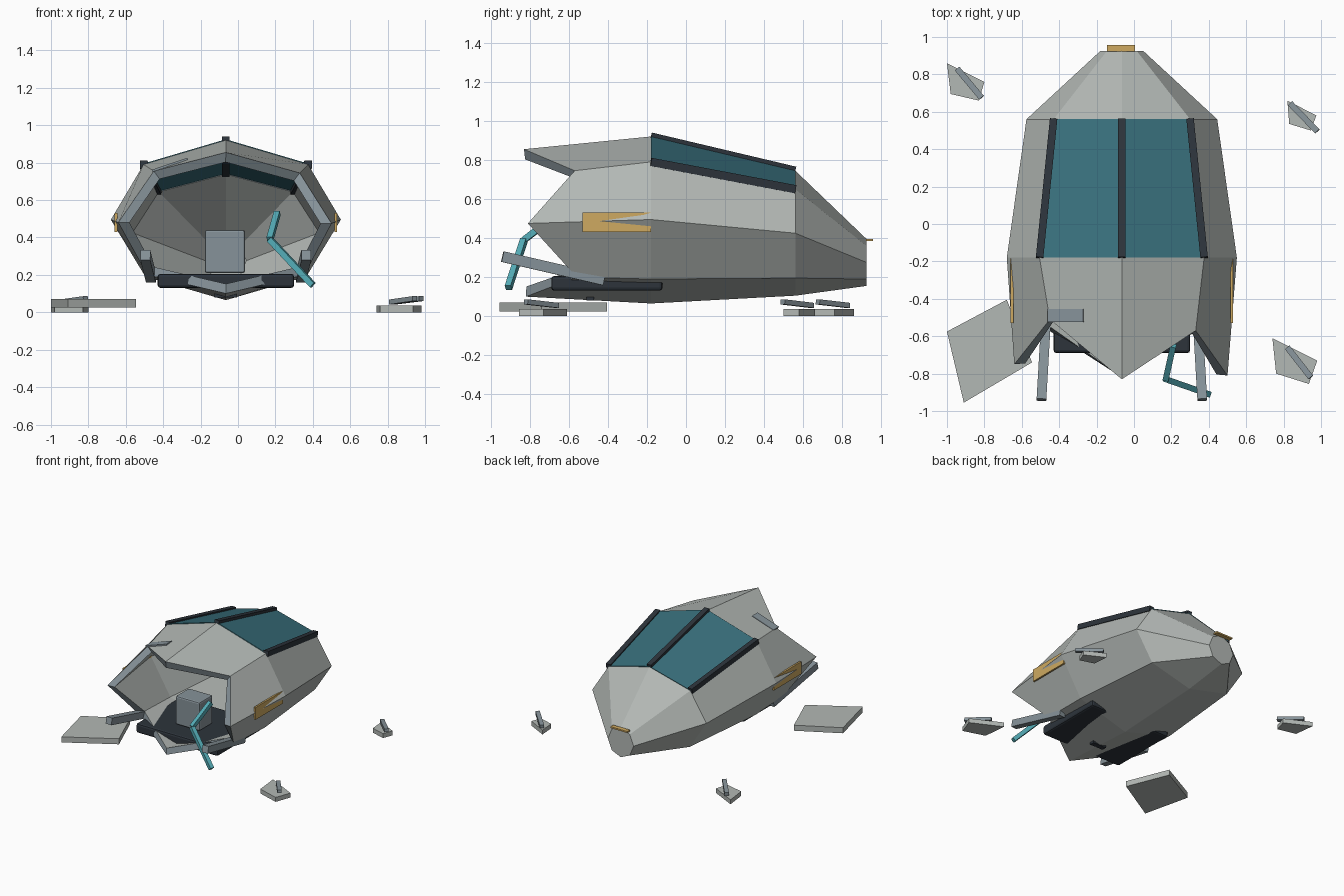
import bpy
import bmesh
from mathutils import Vector, Matrix

cube = bpy.data.objects.get("Cube")
if cube:
    bpy.data.objects.remove(cube, do_unlink=True)

CX = -0.065  # centre line of the hull


def material(name, r, g, b):
    m = bpy.data.materials.new(name)
    m.use_nodes = True
    m.diffuse_color = (r, g, b, 1)
    m.node_tree.nodes["Principled BSDF"].inputs["Base Color"].default_value = (r, g, b, 1)
    return m


HULL = material("hull grey", 0.45, 0.48, 0.46)
STEEL = material("blue steel", 0.24, 0.29, 0.32)
DARK = material("dark frame", 0.026, 0.034, 0.044)
GLASS = material("teal glass", 0.04, 0.16, 0.20)
TEAL = material("bright teal", 0.09, 0.42, 0.48)
GOLD = material("gold", 0.62, 0.40, 0.12)


def finish(name, bm, *mats):
    bmesh.ops.recalc_face_normals(bm, faces=bm.faces)
    me = bpy.data.meshes.new(name)
    bm.to_mesh(me)
    bm.free()
    ob = bpy.data.objects.new(name, me)
    for m in mats:
        me.materials.append(m)
    bpy.context.collection.objects.link(ob)
    return ob


def box(name, centre, size, mat, bevel=0.0, rot=None):
    bm = bmesh.new()
    bmesh.ops.create_cube(bm, size=1)
    bmesh.ops.scale(bm, vec=size, verts=bm.verts)
    if bevel:
        bmesh.ops.bevel(bm, geom=bm.edges[:], offset=bevel, segments=2,
                        affect='EDGES', profile=0.5)
    if rot:
        bmesh.ops.rotate(bm, matrix=rot.to_matrix(), verts=bm.verts)
    bmesh.ops.translate(bm, vec=centre, verts=bm.verts)
    return finish(name, bm, mat)


def beam(name, a, b, width, height, mat):
    a, b = Vector(a), Vector(b)
    d = b - a
    y = d.normalized()
    x = y.cross(Vector((0, 0, 1))).normalized()
    rot = Matrix((x, y, x.cross(y))).transposed().to_quaternion()
    return box(name, (a + b) / 2, (width, d.length, height), mat, rot=rot)


def slab(name, outline, z0, z1, mat):
    bm = bmesh.new()
    face = bm.faces.new([bm.verts.new((x, y, z0)) for x, y in outline])
    ext = bmesh.ops.extrude_face_region(bm, geom=[face])["geom"]
    bmesh.ops.translate(bm, vec=(0, 0, z1 - z0),
                        verts=[v for v in ext if isinstance(v, bmesh.types.BMVert)])
    return finish(name, bm, mat)


# Hull: eight-sided rings, top, shoulder, side, lower, bottom
def ring(y, half):
    pts = [(x, y, z) for x, z in half]
    return pts + [(-x, y, z) for x, y, z in pts[3:0:-1]]


torn = [(0, -0.83, 0.855), (0.395, -0.57, 0.745), (0.565, -0.81, 0.475), (0.42, -0.56, 0.20),
        (0, -0.82, 0.10), (-0.42, -0.55, 0.20), (-0.575, -0.75, 0.48), (-0.385, -0.51, 0.755)]
middle = ring(-0.18, [(0, 0.92), (0.44, 0.79), (0.615, 0.495), (0.43, 0.19), (0, 0.065)])
rear = ring(0.56, [(0, 0.745), (0.365, 0.65), (0.51, 0.425), (0.36, 0.195), (0, 0.105)])
nose = ring(0.925, [(0, 0.395), (0.08, 0.36), (0.115, 0.275), (0.08, 0.19), (0, 0.155)])
rings = [torn, middle, rear, nose]


def at(p):
    return Vector((p[0] + CX, p[1], p[2]))


bm = bmesh.new()
rows = [[bm.verts.new(at(p)) for p in r] for r in rings]
for k in range(3):
    for i in range(8):
        if k == 1 and i in (0, 7):
            continue  # window openings
        j = (i + 1) % 8
        bm.faces.new((rows[k][i], rows[k][j], rows[k + 1][j], rows[k + 1][i]))
bm.faces.new(rows[3])
hull = finish("hull", bm, HULL, STEEL)
# The wall is thick at the torn edge and thin toward the nose
group = hull.vertex_groups.new(name="wall")
for k, weight in enumerate((1.0, 0.5, 0.2, 0.2)):
    group.add(list(range(8 * k, 8 * k + 8)), weight, 'REPLACE')
wall = hull.modifiers.new("wall", 'SOLIDIFY')
wall.thickness = 0.05
wall.offset = -1
wall.use_even_offset = True
wall.vertex_group = "wall"
wall.material_offset_rim = 1

# Roof windows and their frame rails
bm = bmesh.new()
front, back = [[bm.verts.new(at(r[i])) for i in (7, 0, 1)] for r in (middle, rear)]
for i in range(2):
    bm.faces.new((front[i], front[i + 1], back[i + 1], back[i]))
glass = finish("roof_windows", bm, GLASS)
pane = glass.modifiers.new("pane", 'SOLIDIFY')
pane.thickness = 0.01
pane.offset = 0
for i, side in ((0, "centre"), (1, "left"), (7, "right")):
    beam(side + "_window_rail", at(middle[i]), at(rear[i]), 0.04, 0.042, DARK)

# Cabin floor, seat block and floor post
box("cabin_floor", (CX, -0.405, 0.168), (0.73, 0.57, 0.075), DARK, 0.015)
box("seat_block", (CX - 0.005, -0.46, 0.325), (0.215, 0.17, 0.23), STEEL, 0.012)
box("floor_post", (CX, -0.49, 0.11), (0.12, 0.04, 0.06), DARK)

# Struts and side trim on both sides
for s, side in ((1, "left"), (-1, "right")):
    beam(side + "_strut", (CX + s * 0.43, -0.94, 0.305), (CX + s * 0.40, -0.42, 0.185),
         0.052, 0.055, STEEL)
    box(side + "_trim", (CX + s * 0.587, -0.355, 0.48), (0.014, 0.35, 0.10), GOLD)
box("nose_trim", (CX - 0.005, 0.94, 0.39), (0.15, 0.035, 0.012), GOLD)

# Bent teal arm
elbow = (0.17, -0.83, 0.39)
beam("upper_arm", (0.21, -0.65, 0.53), elbow, 0.032, 0.032, TEAL)
beam("lower_arm", elbow, (0.40, -0.91, 0.145), 0.032, 0.032, TEAL)

# Loose plate caught in the roof
beam("roof_shard", (-0.46, -0.49, 0.756), (-0.27, -0.49, 0.82), 0.07, 0.012, STEEL)

# Fallen panel and scattered scraps, each with a bar on top
slab("fallen_panel", [(-1.0, -0.575), (-0.68, -0.405), (-0.545, -0.74), (-0.91, -0.955)],
     0.025, 0.07, HULL)
scraps = [
    ("rear_right", [(-1.0, 0.86), (-0.8, 0.76), (-0.83, 0.66), (-0.98, 0.695)],
     (-0.945, 0.83), (-0.815, 0.675)),
    ("rear_left", [(0.82, 0.66), (0.975, 0.58), (0.945, 0.5), (0.83, 0.535)],
     (0.835, 0.645), (0.98, 0.495)),
    ("front_left", [(0.74, -0.61), (0.98, -0.73), (0.935, -0.855), (0.76, -0.8)],
     (0.82, -0.66), (0.945, -0.82)),
]
for name, outline, a, b in scraps:
    slab(name + "_scrap", outline, 0, 0.036, HULL)
    beam(name + "_scrap_bar", (*a, 0.055), (*b, 0.073), 0.032, 0.026, STEEL)
